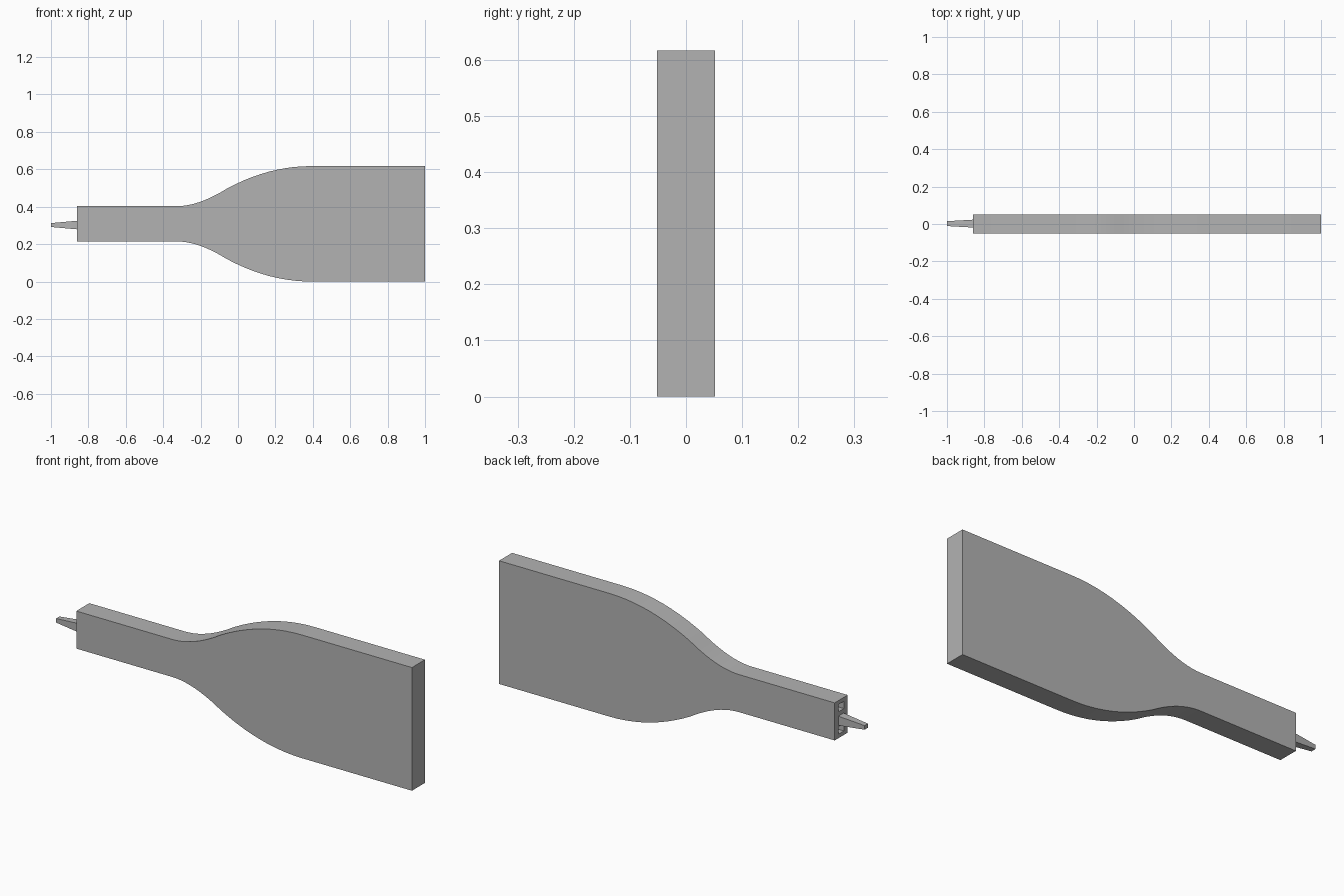
import bpy, bmesh, math
from mathutils import Vector

cube = bpy.data.objects.get("Cube")
if cube:
    bpy.data.objects.remove(cube, do_unlink=True)

MID = 0.3085      # height of the long axis
HALF_T = 0.0515   # half thickness
END = -0.86       # narrow end of the handle

grey = bpy.data.materials.new("plain grey")
grey.use_nodes = True
colour = (0.45, 0.45, 0.45, 1)
grey.diffuse_color = colour
grey.node_tree.nodes["Principled BSDF"].inputs["Base Color"].default_value = colour


def make(name, bm):
    bmesh.ops.recalc_face_normals(bm, faces=bm.faces)
    mesh = bpy.data.meshes.new(name)
    bm.to_mesh(mesh)
    bm.free()
    mesh.materials.append(grey)
    obj = bpy.data.objects.new(name, mesh)
    bpy.context.collection.objects.link(obj)
    return obj


def bend(a, b, c, steps=10):
    """Quadratic curve from a to c, pulled towards b."""
    a, b, c = Vector(a), Vector(b), Vector(c)
    ts = [i / steps for i in range(steps + 1)]
    return [a * (1 - t) ** 2 + b * 2 * t * (1 - t) + c * t * t for t in ts]


def box(name, centre, size):
    bm = bmesh.new()
    bmesh.ops.create_cube(bm, size=1)
    for v in bm.verts:
        v.co = Vector(centre) + v.co * Vector(size)
    return make(name, bm)


# Paddle body: half outline mirrored about the long axis, then extruded
upper = [Vector((END, 0.094))]
upper += bend((-0.33, 0.094), (-0.21, 0.094), (-0.06, 0.188))
upper += bend((-0.06, 0.188), (0.163, 0.3085), (0.39, 0.3085))[1:]
upper.append(Vector((1, 0.3085)))
outline = [(p.x, MID + p.y) for p in upper] + [(p.x, MID - p.y) for p in reversed(upper)]
bm = bmesh.new()
face = bm.faces.new([bm.verts.new((x, -HALF_T, z)) for x, z in outline])
new = bmesh.ops.extrude_face_region(bm, geom=[face])["geom"]
bmesh.ops.translate(bm, vec=(0, 2 * HALF_T, 0),
                    verts=[g for g in new if isinstance(g, bmesh.types.BMVert)])
body = make("paddle_body", bm)

# Two square sockets in the handle end
for side in (-1, 1):
    cutter = box("socket_cutter", (END, 0, MID + side * 0.056), (0.08, 0.042, 0.036))
    cutter.hide_render = True
    mod = body.modifiers.new("socket", "BOOLEAN")
    mod.operation = "DIFFERENCE"
    mod.solver = "EXACT"
    mod.object = cutter
    bpy.context.view_layer.objects.active = body
    bpy.ops.object.modifier_apply(modifier=mod.name)
    bpy.data.objects.remove(cutter, do_unlink=True)

bpy.ops.object.select_all(action="DESELECT")
body.select_set(True)
bpy.context.view_layer.objects.active = body
bpy.ops.object.shade_smooth_by_angle(angle=math.radians(30))

# Tapered prong at the handle end
prong = box("tapered_prong", (-0.93, 0.002, 0.302), (0.14, 0.042, 0.046))
for v in prong.data.vertices:
    if v.co.x < -0.95:
        v.co.y = 0.002 + (v.co.y - 0.002) * 0.62
        v.co.z = 0.302 + (v.co.z - 0.302) * 0.45
